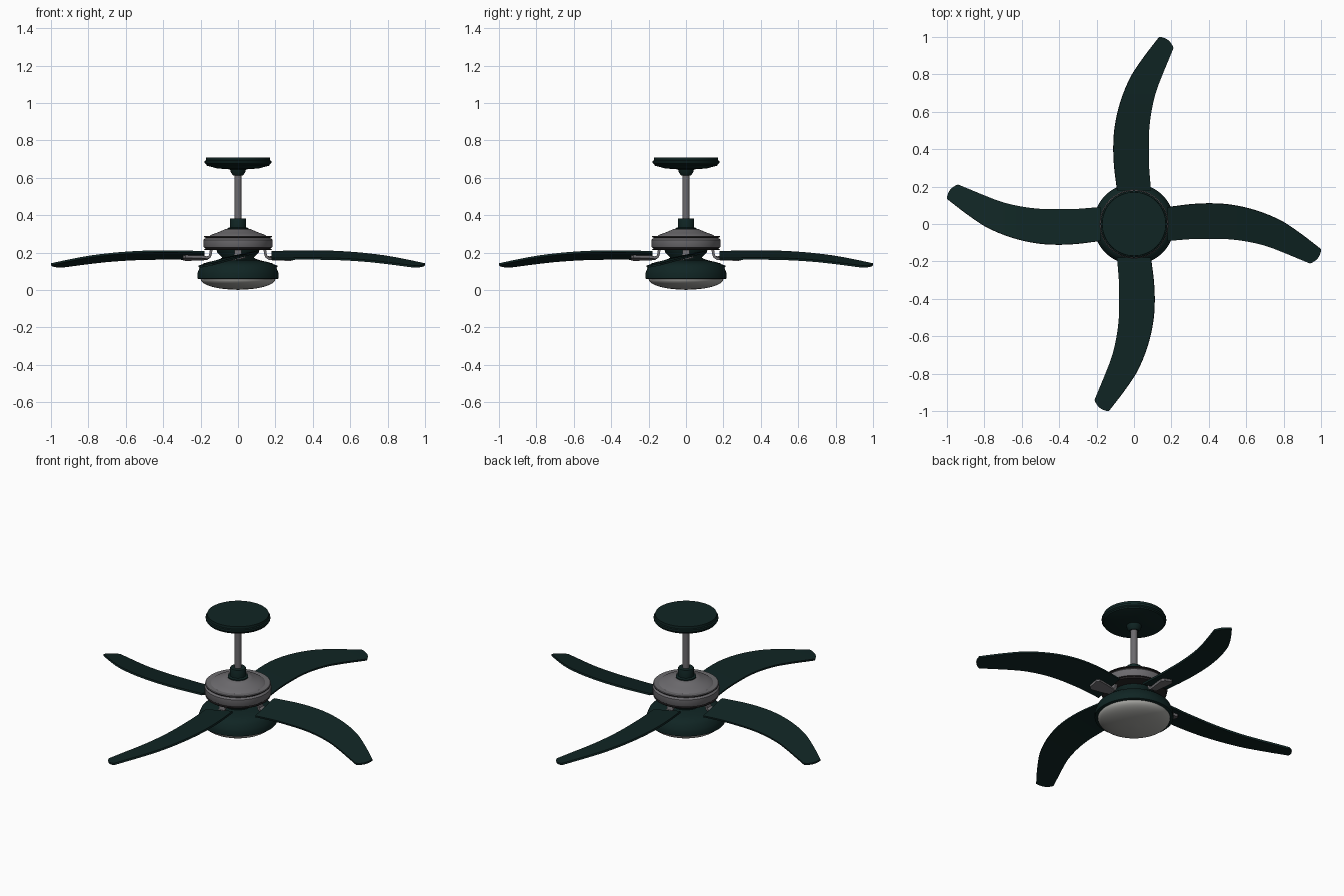
import bpy, bmesh, math
from mathutils import Vector

cube = bpy.data.objects.get("Cube")
if cube:
    bpy.data.objects.remove(cube, do_unlink=True)


def material(name, rgb):
    m = bpy.data.materials.new(name)
    m.use_nodes = True
    color = (*rgb, 1)
    m.diffuse_color = color
    m.node_tree.nodes["Principled BSDF"].inputs["Base Color"].default_value = color
    return m


GREEN = material("dark green", (0.005, 0.018, 0.017))
METAL = material("grey metal", (0.15, 0.145, 0.155))
TRIM = material("dark trim", (0.022, 0.02, 0.021))
GLASS = material("frosted glass", (0.38, 0.38, 0.36))


def finish(bm, name, mats, angle=35, thickness=0):
    bmesh.ops.remove_doubles(bm, verts=bm.verts, dist=0.0001)
    bmesh.ops.recalc_face_normals(bm, faces=bm.faces)
    mesh = bpy.data.meshes.new(name)
    bm.to_mesh(mesh)
    bm.free()
    for m in mats:
        mesh.materials.append(m)
    obj = bpy.data.objects.new(name, mesh)
    bpy.context.collection.objects.link(obj)
    bpy.ops.object.select_all(action="DESELECT")
    obj.select_set(True)
    bpy.context.view_layer.objects.active = obj
    if thickness:
        mod = obj.modifiers.new("thickness", "SOLIDIFY")
        mod.thickness, mod.offset = thickness, 0
        bpy.ops.object.modifier_apply(modifier=mod.name)
    bpy.ops.object.shade_smooth_by_angle(angle=math.radians(angle))
    return obj


def lathe(name, profile, mats, rule=None, steps=64):
    """Revolve (radius, z) points around the vertical axis."""
    bm = bmesh.new()
    verts = [bm.verts.new((r, 0, z)) for r, z in profile]
    edges = [bm.edges.new(pair) for pair in zip(verts, verts[1:])]
    bmesh.ops.spin(bm, geom=verts + edges, cent=(0, 0, 0), axis=(0, 0, 1),
                   angle=math.tau, steps=steps)
    if rule:
        for f in bm.faces:
            f.material_index = rule(f.calc_center_median().z)
    return finish(bm, name, mats)


def around(obj, count=4):
    """Repeat a part evenly around the hub."""
    base = obj.name
    for i in range(1, count):
        copy = bpy.data.objects.new(f"{base}_{i + 1}", obj.data)
        copy.rotation_euler.z = i * math.tau / count
        bpy.context.collection.objects.link(copy)
    obj.name = base + "_1"


# Ceiling canopy with its hanging cup
lathe("ceiling_canopy", [(0, .708), (.170, .708), (.171, .694), (.178, .691), (.178, .678),
                         (.170, .672), (.168, .665), (.11, .65), (.042, .645), (.038, .628),
                         (.026, .613), (0, .613)], [GREEN])

# Down rod and its collar
lathe("down_rod", [(0, .65), (.019, .65), (.019, .34), (0, .34)], [METAL], steps=32)
lathe("rod_collar", [(0, .382), (.042, .382), (.044, .378), (.044, .335), (.056, .331),
                     (.056, .32), (0, .32)], [GREEN], steps=48)

# Motor housing with two dark seams
lathe("motor_housing", [(0, .325), (.07, .325), (.08, .32), (.115, .305), (.14, .297),
                        (.15, .29), (.178, .29), (.181, .287), (.181, .283), (.174, .281),
                        (.174, .277), (.178, .274), (.184, .268), (.184, .232), (.181, .227),
                        (.175, .225), (.175, .221), (.181, .219), (.178, .213), (0, .213)],
      [METAL, TRIM], lambda z: int(.276 < z < .286 or z < .2265))

# Neck between the motor and the light
lathe("motor_neck", [(0, .215), (.115, .215), (.11, .2), (.085, .175), (.08, .15), (0, .15)],
      [GREEN])

# Light fitting and glass bowl
lathe("light_fitting", [(0, .16), (.105, .16), (.15, .152), (.185, .142), (.203, .125),
                        (.213, .1), (.217, .088), (.217, .062), (.213, .06), (.195, .06),
                        (.19, .07), (0, .07)], [GREEN])
bowl = [(.2 * math.cos(t), .062 - .06 * math.sin(t) ** .9)
        for t in (i * math.pi / 24 for i in range(12))]
lathe("glass_bowl", [(0, .065)] + bowl + [(0, .001)], [GLASS])


# Blades: matching points along the trailing and leading edges
PITCH = 0.21
trailing = [(.18, .09), (.3, .105), (.4, .11), (.5, .105), (.6, .087), (.7, .056),
            (.8, .01), (.9, -.058), (1.0, -.135)]
leading = [(.18, -.09), (.3, -.08), (.4, -.078), (.5, -.08), (.6, -.092), (.7, -.115),
           (.79, -.148), (.87, -.181), (.94, -.21)]


def smooth_path(points, cuts=4):
    """Catmull-Rom curve through the points."""
    p = [Vector(q) for q in points]
    p = [2 * p[0] - p[1]] + p + [2 * p[-1] - p[-2]]
    out = []
    for a, b, c, d in zip(p, p[1:], p[2:], p[3:]):
        for k in range(cuts):
            t = k / cuts
            out.append(.5 * (2 * b + (c - a) * t + (2 * a - 5 * b + 4 * c - d) * t ** 2
                             + (3 * b - a - 3 * c + d) * t ** 3))
    return out + [p[-2]]


def blade_height(x, y):
    return .184 + PITCH * y - .018 * max(0, x - .35) ** 2 / .42


bm = bmesh.new()
rows = []
pairs = list(zip(smooth_path(trailing), smooth_path(leading)))
across = 8
for i, (a, b) in enumerate(pairs):
    row = []
    for j in range(across + 1):
        t = j / across
        p = a.lerp(b, t)
        if i == len(pairs) - 1:  # rounded tip
            p += Vector((.78, -.62)) * .016 * 4 * t * (1 - t)
        x = min(p.x, 1)
        row.append(bm.verts.new((x, p.y, blade_height(x, p.y))))
    rows.append(row)
for r, s in zip(rows, rows[1:]):
    for j in range(across):
        bm.faces.new((r[j], s[j], s[j + 1], r[j + 1]))
around(finish(bm, "blade", [GREEN], thickness=.011))

# Blade brackets: a bent strap (x, z, half width) twisting into the blade pitch
strap = [(.143, .22, .02), (.146, .195, .02), (.152, .178, .02), (.165, .171, .022),
         (.185, .171, .026), (.23, .171, .034), (.28, .171, .04), (.295, .171, .026)]
bm = bmesh.new()
rows = []
for x, z, half in strap:
    twist = PITCH * min(1, max(0, (x - .15) / .03))
    rows.append([bm.verts.new((x, y, z + twist * y)) for y in (-half, half)])
for r, s in zip(rows, rows[1:]):
    bm.faces.new((r[0], s[0], s[1], r[1]))
around(finish(bm, "blade_bracket", [METAL], thickness=.014))
